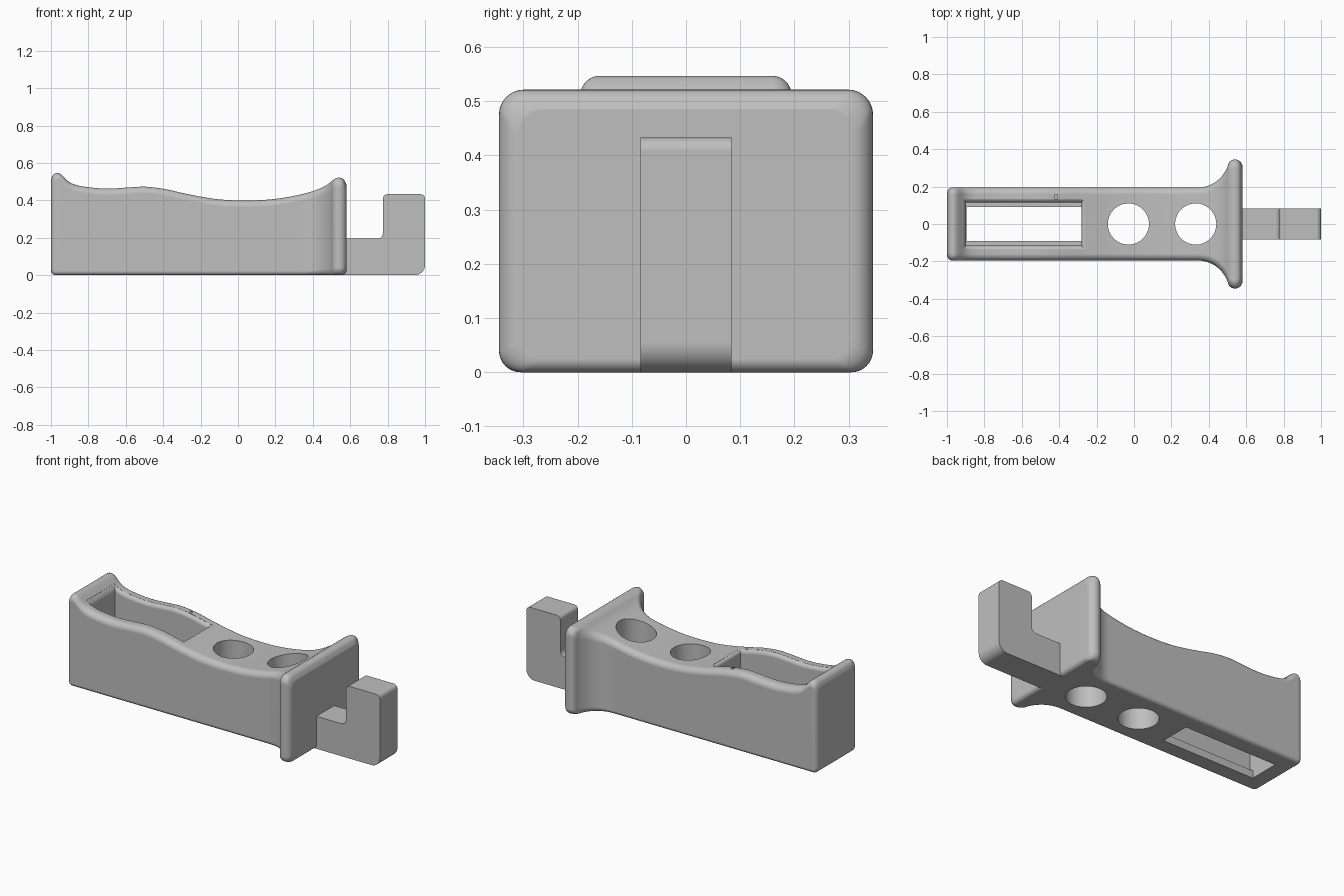
import bpy
import bmesh
from math import sin, cos, pi, sqrt, radians

if "Cube" in bpy.data.objects:
    bpy.data.objects.remove(bpy.data.objects["Cube"], do_unlink=True)

grey = bpy.data.materials.new("plain grey")
grey.use_nodes = True
GREY = (0.52, 0.52, 0.52, 1)
grey.diffuse_color = GREY
grey.node_tree.nodes["Principled BSDF"].inputs["Base Color"].default_value = GREY

# Side silhouette of the body's top edge: x, z
TOP = [(-1, .51), (-.99, .535), (-.965, .547), (-.94, .536), (-.925, .517),
       (-.895, .494), (-.85, .478), (-.75, .465), (-.68, .463), (-.58, .469),
       (-.5, .473), (-.4, .462), (-.3, .44), (-.2, .42), (-.1, .405), (.03, .399),
       (.15, .403), (.25, .415), (.35, .435), (.43, .46), (.48, .485),
       (.505, .507), (.525, .518), (.545, .521), (.565, .512), (.58, .485)]
X0, X1 = TOP[0][0], TOP[-1][0]


def top(x):
    """Smooth curve through the silhouette points."""
    x = min(max(x, X0), X1)
    i = max(k for k in range(len(TOP) - 1) if TOP[k][0] <= x)

    def slope(k):
        a, b = TOP[max(k - 1, 0)], TOP[min(k + 1, len(TOP) - 1)]
        return (b[1] - a[1]) / (b[0] - a[0])
    (xa, za), (xb, zb) = TOP[i], TOP[i + 1]
    d = xb - xa
    t = (x - xa) / d
    return (za * (2 * t**3 - 3 * t**2 + 1) + zb * (3 * t**2 - 2 * t**3)
            + d * (slope(i) * (t**3 - 2 * t**2 + t) + slope(i + 1) * (t**3 - t**2)))


def end_inset(x, r):
    """Rounding taken off near either end."""
    d = min(x - X0, X1 - x)
    return r - sqrt(max(r * r - (r - d)**2, 0)) if d < r else 0


def half_width(x):
    if x < .34:
        return .195
    flare = .365 - sqrt(max(.17**2 - (x - .34)**2, 0))
    bulb = .305 + sqrt(max(.04**2 - (x - .54)**2, 0))
    return min(flare, bulb) if x < .54 else bulb


def make_object(name, bm):
    bmesh.ops.recalc_face_normals(bm, faces=bm.faces)
    mesh = bpy.data.meshes.new(name)
    bm.to_mesh(mesh)
    bm.free()
    mesh.materials.append(grey)
    ob = bpy.data.objects.new(name, mesh)
    bpy.context.collection.objects.link(ob)
    return ob


def loft(name, rings):
    """Skin closed rings of points and cap both ends."""
    bm = bmesh.new()
    loops = [[bm.verts.new(p) for p in ring] for ring in rings]
    for a, b in zip(loops, loops[1:]):
        for i in range(len(a)):
            j = (i + 1) % len(a)
            bm.faces.new((a[i], a[j], b[j], b[i]))
    bm.faces.new(loops[0])
    bm.faces.new(loops[-1])
    return make_object(name, bm)


def arc(cx, cz, r, start, end, n=8):
    return [(cx + r * cos(radians(start + (end - start) * i / n)),
             cz + r * sin(radians(start + (end - start) * i / n))) for i in range(n + 1)]


def section(x):
    """Rounded cross-section of the body at x."""
    flange = min(max((x - .36) / .16, 0), 1)
    w = half_width(x)
    if x < 0:
        w -= end_inset(x, .03)
    z0, z1 = end_inset(x, .025), top(x)
    rt, rb = .036 + .01 * flange, .022 + .018 * flange
    half = arc(w - rb, z0 + rb, rb, -90, 0) + arc(w - rt, z1 - rt, rt, 0, 90)
    return [(x, y, z) for y, z in half] + [(x, -y, z) for y, z in reversed(half)]


# Grip body with a raised lip and a flared end flange
stations = [X0 + .04 * (1 - cos(pi / 2 * i / 8)) for i in range(8)]
stations += [X0 + .04 + .0145 * i for i in range(101)]
stations = [x for x in stations if x < .495]
stations += [.50 + .004 * i for i in range(10)]
stations += [.54 + .04 * sin(pi / 2 * i / 8) for i in range(9)]
body = loft("grip_body", [section(x) for x in stations])


# Long slot with a rounded rim and a narrow ledge at the bottom
def slot_ring(grow_x, half, height):
    n = 40
    a, b = -.897 - grow_x, -.28 + grow_x
    xs = [a + (b - a) * i / n for i in range(n + 1)]
    return ([(x, half, height(x)) for x in xs]
            + [(x, -half, height(x)) for x in reversed(xs)])


rim = .024
rings = [slot_ring(-.001, .092, lambda x: -.1),
         slot_ring(-.001, .092, lambda x: .045),
         slot_ring(0, .116, lambda x: .045)]
for k in range(7):
    a = radians(75 * k / 6)
    o, depth = rim * (1 - cos(a)), rim * (1 - sin(a))
    rings.append(slot_ring(o, .116 + o, lambda x, d=depth: top(x) - d))
rings.append(slot_ring(o, .116 + o, lambda x: .7))
cutters = [loft("slot_cutter", rings)]

# Two round through holes
for hx in (-.03, .33):
    circle = arc(hx, 0, .11, 0, 360, 64)[:-1]
    cutters.append(loft("hole_cutter", [[(x, y, z) for x, y in circle] for z in (-.1, .7)]))

bpy.context.view_layer.objects.active = body
for cutter in cutters:
    cutter.hide_render = True
    mod = body.modifiers.new("cut", "BOOLEAN")
    mod.operation, mod.solver, mod.object = "DIFFERENCE", "EXACT", cutter
    bpy.ops.object.modifier_apply(modifier=mod.name)
    bpy.data.objects.remove(cutter, do_unlink=True)

# Upturned hook on the end of the flange
side = [(.56, 0)] + arc(.945, .055, .055, -90, 0) + arc(.975, .408, .025, 0, 90)
side += arc(.80, .408, .025, 90, 180) + arc(.745, .225, .03, 0, -90) + [(.56, .195)]
hook = loft("end_hook", [[(x, y, z) for x, z in side] for y in (-.084, .084)])

# Smooth rounded edges, keep the cut edges crisp
for ob in (body, hook):
    bpy.ops.object.select_all(action="DESELECT")
    ob.select_set(True)
    bpy.context.view_layer.objects.active = ob
    bpy.ops.object.shade_smooth_by_angle(angle=radians(32))
    weighted = ob.modifiers.new("weighted normals", "WEIGHTED_NORMAL")
    weighted.keep_sharp = True
